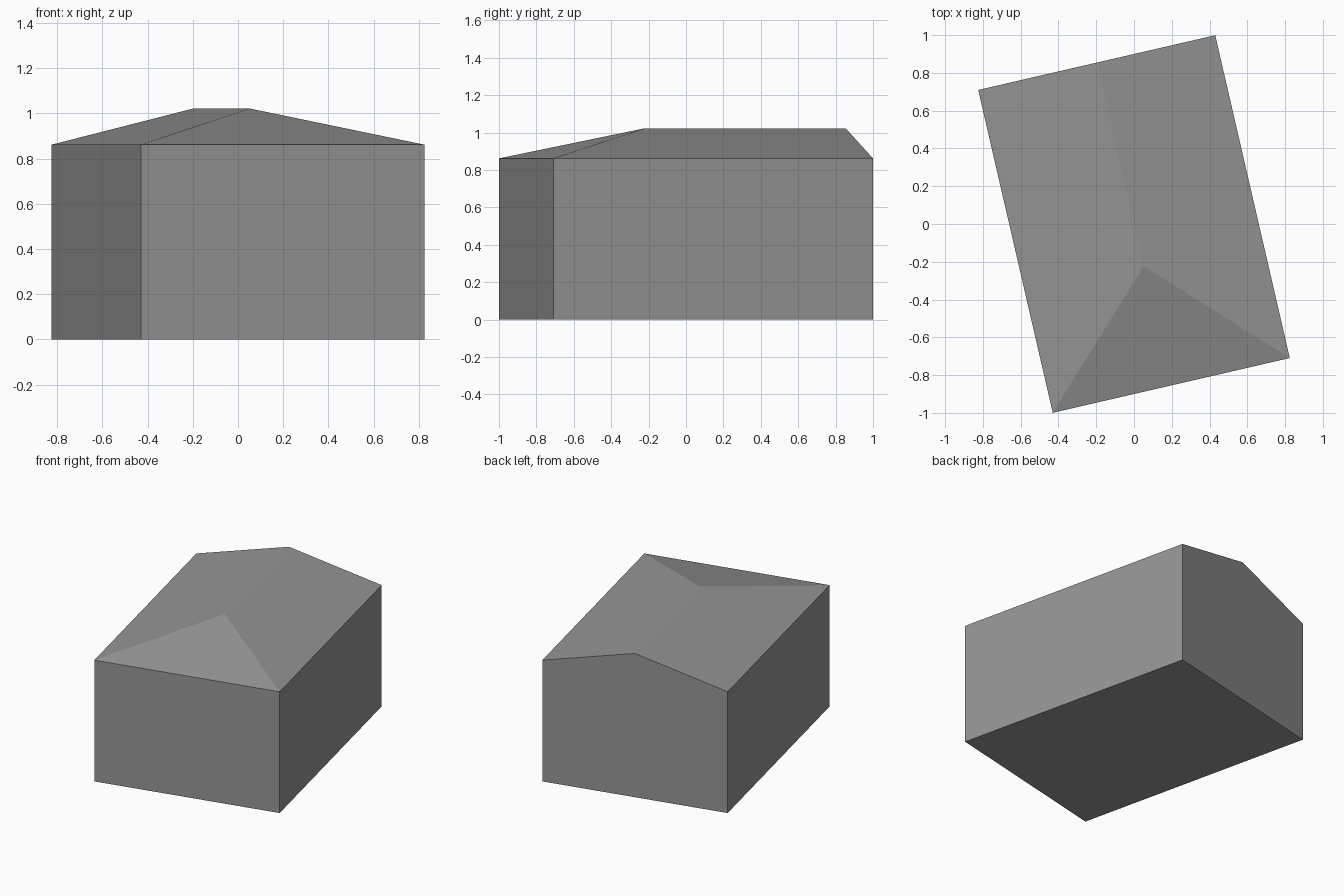
import bpy, bmesh, math

if "Cube" in bpy.data.objects:
    bpy.data.objects.remove(bpy.data.objects["Cube"], do_unlink=True)

HALF_W, HALF_L = 0.644, 0.877
EAVES, RIDGE, HIP_Y = 0.862, 1.022, -0.229
TURN = math.radians(13)

grey = bpy.data.materials.new("plain_grey")
grey.use_nodes = True
colour = (0.3, 0.3, 0.3, 1)
grey.diffuse_color = colour
grey.node_tree.nodes["Principled BSDF"].inputs["Base Color"].default_value = colour


def add_part(name, bm):
    mesh = bpy.data.meshes.new(name)
    bm.to_mesh(mesh)
    bm.free()
    mesh.materials.append(grey)
    obj = bpy.data.objects.new(name, mesh)
    obj.rotation_euler.z = TURN
    bpy.context.collection.objects.link(obj)


corners = [(-HALF_W, -HALF_L), (HALF_W, -HALF_L), (HALF_W, HALF_L), (-HALF_W, HALF_L)]

# Walls: floor, four sides, with the back wall rising into a gable
bm = bmesh.new()
low = [bm.verts.new((x, y, 0)) for x, y in corners]
top = [bm.verts.new((x, y, EAVES)) for x, y in corners]
peak = bm.verts.new((0, HALF_L, RIDGE))
bm.faces.new(low[::-1])
for i in range(4):
    j = (i + 1) % 4
    gable = [peak] if i == 2 else []
    bm.faces.new([low[i], low[j], top[j]] + gable + [top[i]])
add_part("walls", bm)

# Roof: hipped at the front, running to the gable at the back
bm = bmesh.new()
fl, fr, br, bl = [bm.verts.new((x, y, EAVES)) for x, y in corners]
hip = bm.verts.new((0, HIP_Y, RIDGE))
peak = bm.verts.new((0, HALF_L, RIDGE))
for loop in ((fl, fr, hip), (fr, br, peak, hip), (bl, fl, hip, peak)):
    bm.faces.new(loop)
add_part("roof", bm)
